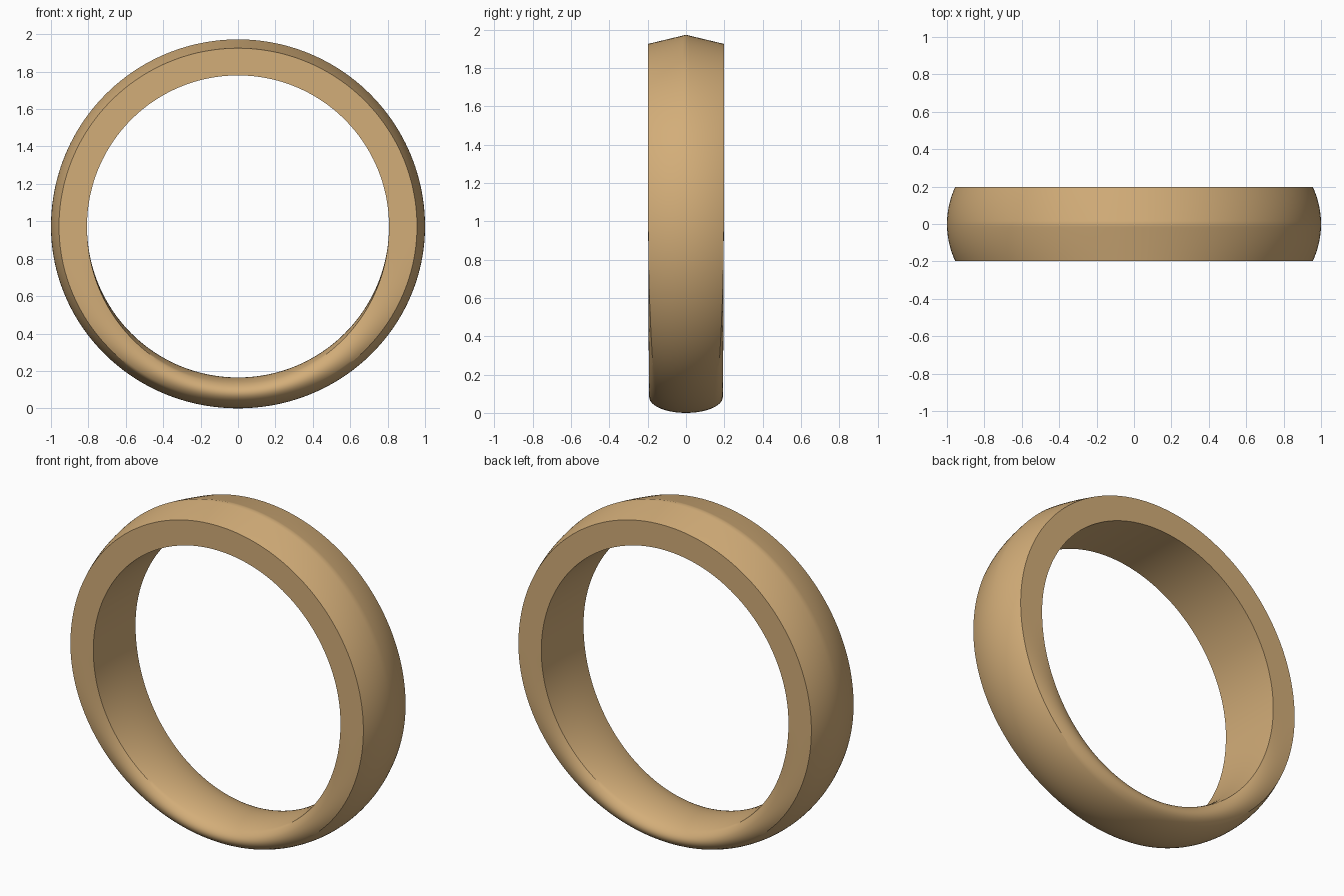
import bpy, bmesh
from math import sin, cos, pi, sqrt

if "Cube" in bpy.data.objects:
    bpy.data.objects.remove(bpy.data.objects["Cube"])

SEG = 192          # steps around the ring
N = 12             # steps along each quarter of the section
CZ, RIN, HW = 0.9725, 0.8075, 0.197


def smooth(t):
    t = max(0.0, min(1.0, t))
    return t * t * (3 - 2 * t)


def section(a):
    """Closed section (y, radius) at angle a from the top of the ring."""
    ridge = 1 - smooth(a / (pi / 2))              # peaked crown near the top
    rnd = smooth((a / pi - 0.5) / 0.5)            # rounded band at the bottom
    edge = 0.957 - 0.004 * ridge
    pts = []

    def add(y, r, ang):
        # blend the flat-sided profile into an ellipse
        ey, er = 0.192 * cos(ang), 0.89 + 0.0825 * sin(ang)
        pts.append((y + (ey - y) * rnd, r + (er - r) * rnd))

    for i in range(2 * N):                        # crowned outside
        u = 1 - i / N
        f = ridge * (1 - abs(u)) + (1 - ridge) * (1 - u * u)
        add(HW * u, edge + (1 - edge) * f, pi / 5 + 3 * pi / 5 * i / (2 * N))
    for i in range(N):                            # flat side
        t = i / N
        add(-HW, edge + (RIN - edge) * t, 4 * pi / 5 + 2 * pi / 5 * t)
    for i in range(2 * N):                        # flat bore
        add(-HW + HW * i / N, RIN, 6 * pi / 5 + 3 * pi / 5 * i / (2 * N))
    for i in range(N):                            # other flat side
        t = i / N
        add(HW, RIN + (edge - RIN) * t, 9 * pi / 5 + 2 * pi / 5 * t)
    return pts


# Ring band lofted through the changing section
bm = bmesh.new()
loops = []
for k in range(SEG):
    th = 2 * pi * k / SEG
    loops.append([bm.verts.new((r * sin(th), y, CZ + r * cos(th)))
                  for y, r in section(min(th, 2 * pi - th))])
for k in range(SEG):
    A, B = loops[k], loops[(k + 1) % SEG]
    for j in range(len(A)):
        j2 = (j + 1) % len(A)
        bm.faces.new((A[j], A[j2], B[j2], B[j]))
bmesh.ops.recalc_face_normals(bm, faces=bm.faces)
mesh = bpy.data.meshes.new("ring_band")
bm.to_mesh(mesh)
bm.free()
ring = bpy.data.objects.new("ring_band", mesh)
bpy.context.collection.objects.link(ring)

# Warm gold colour
mat = bpy.data.materials.new("gold")
mat.diffuse_color = (0.65, 0.42, 0.19, 1)
mat.use_nodes = True
mat.node_tree.nodes["Principled BSDF"].inputs["Base Color"].default_value = mat.diffuse_color
mesh.materials.append(mat)

bpy.context.view_layer.objects.active = ring
ring.select_set(True)
bpy.ops.object.shade_smooth_by_angle(angle=pi / 6)
